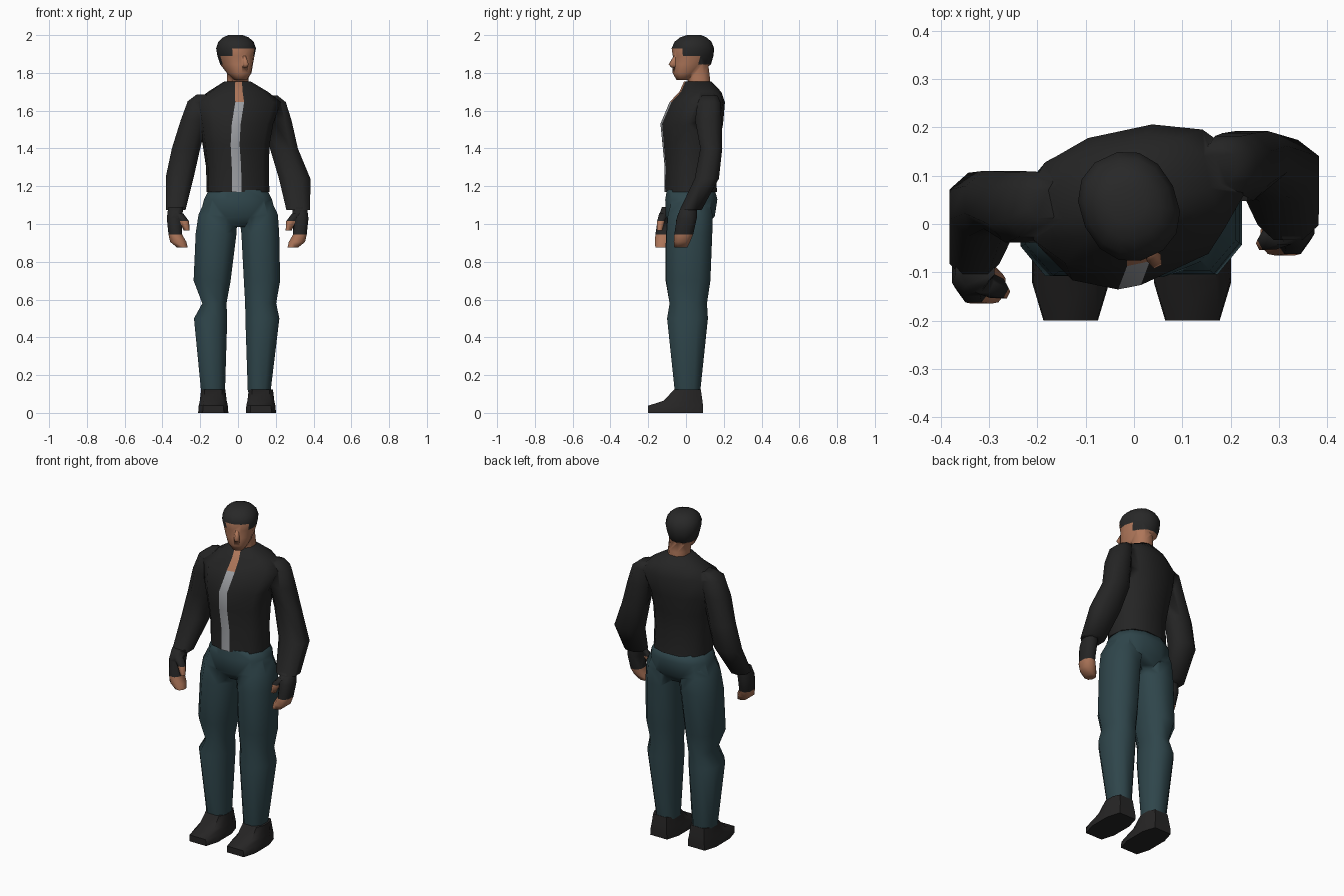
import bpy, bmesh, math
from mathutils import Vector

if "Cube" in bpy.data.objects:
    bpy.data.objects.remove(bpy.data.objects["Cube"])


def material(name, rgb):
    m = bpy.data.materials.new(name)
    m.diffuse_color = (*rgb, 1)
    m.use_nodes = True
    m.node_tree.nodes["Principled BSDF"].inputs["Base Color"].default_value = m.diffuse_color
    return m


JACKET = material("black jacket", (0.018, 0.018, 0.018))
HAIR = material("dark hair", (0.021, 0.021, 0.021))
SHOE = material("black shoe leather", (0.019, 0.018, 0.018))
TROUSER = material("teal trousers", (0.028, 0.060, 0.070))
SKIN = material("skin", (0.42, 0.18, 0.10))
SHIRT = material("grey shirt", (0.35, 0.36, 0.38))


def ring(cx, cy, z, rx, ry, n, p, yaw, strip):
    """Horizontal rounded section; strip = (centre, half width) of a front panel."""
    pts = []
    px, py = p
    top = math.cos(math.pi / n)
    c, s = math.cos(yaw), math.sin(yaw)
    for i in range(n):
        a = -math.pi / 2 + (i - 0.5) * 2 * math.pi / n
        x = rx * math.copysign((abs(math.cos(a)) / top) ** px, math.cos(a))
        y = ry * math.copysign((abs(math.sin(a)) / top) ** py, math.sin(a))
        if strip and i < 2:
            x, y = strip[0] + (strip[1] if i else -strip[1]), -ry
        pts.append(Vector((cx + x * c - y * s, cy + x * s + y * c, z)))
    return pts


def smooth(ob, angle):
    bpy.ops.object.select_all(action='DESELECT')
    ob.select_set(True)
    bpy.context.view_layer.objects.active = ob
    bpy.ops.object.shade_smooth_by_angle(angle=math.radians(angle))


def loft(name, rings, mats, n=8, p=(0.85, 0.85), yaw=0.0, rule=None, strips=None, angle=75):
    """Skin a stack of sections; rule(centre, column, row) picks the material."""
    bm = bmesh.new()
    rows = []
    for k, r in enumerate(rings):
        turn = math.radians(r[5] if len(r) > 5 else yaw)
        pts = ring(*r[:5], n, p, turn, strips[k] if strips else None)
        rows.append([bm.verts.new(v) for v in pts])
    for k in range(len(rows) - 1):
        for i in range(n):
            j = (i + 1) % n
            f = bm.faces.new((rows[k][i], rows[k][j], rows[k + 1][j], rows[k + 1][i]))
            if rule:
                f.material_index = rule(f.calc_center_median(), i, k)
    for k in (0, len(rows) - 1):
        f = bm.faces.new(rows[k])
        if rule:
            f.material_index = rule(f.calc_center_median(), -1, k)
    bmesh.ops.recalc_face_normals(bm, faces=bm.faces)
    me = bpy.data.meshes.new(name)
    bm.to_mesh(me)
    bm.free()
    for m in mats:
        me.materials.append(m)
    ob = bpy.data.objects.new(name, me)
    bpy.context.collection.objects.link(ob)
    smooth(ob, angle)
    return ob


def fuse(main, *others):
    """Union overlapping parts into one clean skin."""
    for o in others:
        mod = main.modifiers.new("union", 'BOOLEAN')
        mod.operation, mod.solver, mod.object = 'UNION', 'EXACT', o
        bpy.context.view_layer.objects.active = main
        bpy.ops.object.modifier_move_to_index(modifier=mod.name, index=0)
        bpy.ops.object.modifier_apply(modifier=mod.name)
        bpy.data.objects.remove(o)


def moved(rings, side, dx=0, dy=0):
    return [(side * r[0] + dx, r[1] + dy, *r[2:]) for r in rings]


# Jacket body, twisted, with the shirt and bare throat as its front column
body = [(0, .025, 1.17, .163, .135, 5), (-.003, .022, 1.30, .162, .130, 7),
        (-.010, .025, 1.42, .172, .143, 9), (-.010, .030, 1.53, .190, .158, 11),
        (0, .057, 1.645, .222, .138, 12), (0, .075, 1.70, .155, .104, 12),
        (-.003, .062, 1.755, .066, .068, 12)]
panel = [(-.018, .025), (-.021, .025), (-.028, .024), (-.030, .024),
         (-.020, .024), (-.018, .021), (-.008, .018)]
jacket = loft("jacket", body, [JACKET, SHIRT, SKIN], n=12, p=(.9, .85), strips=panel,
              rule=lambda c, i, k: 0 if i != 0 else (1 if k < 4 else 2))

# Sleeves
fuse(jacket,
     loft("right_sleeve", [(-.185, .050, 1.685, .035, .038), (-.208, .040, 1.65, .058, .066),
                           (-.233, .035, 1.55, .070, .073), (-.275, .050, 1.40, .075, .060),
                           (-.308, .040, 1.25, .074, .066), (-.330, -.055, 1.075, .052, .056)], [JACKET]),
     loft("left_sleeve", [(.175, .125, 1.68, .035, .042), (.195, .122, 1.645, .058, .060),
                          (.215, .118, 1.55, .068, .070), (.243, .134, 1.40, .074, .058),
                          (.300, .110, 1.24, .083, .064), (.319, .025, 1.075, .063, .058)], [JACKET]))

# Trousers: seat and two legs
trousers = loft("trousers", [(0, .026, 1.18, .155, .127), (0, .028, 1.13, .180, .138),
                             (0, .022, 1.04, .202, .130), (.003, .020, .985, .12, .085)],
                [TROUSER], n=12)
fuse(trousers,
     loft("right_leg", [(-.100, .022, 1.14, .068, .095), (-.106, .020, 1.05, .103, .118),
                        (-.116, .015, .95, .108, .122), (-.137, .010, .70, .098, .118),
                        (-.125, .012, .58, .064, .099), (-.145, .008, .50, .088, .108),
                        (-.132, .008, .11, .063, .067)], [TROUSER]),
     loft("left_leg", [(.100, .024, 1.14, .068, .095), (.108, .022, 1.05, .103, .118),
                       (.118, .018, .95, .100, .121), (.127, .012, .70, .096, .117),
                       (.120, .012, .58, .082, .099), (.129, .008, .50, .090, .108),
                       (.112, .008, .11, .060, .067)], [TROUSER]))

# Shoes
shoe = [(0, -.055, 0, .080, .145), (0, -.055, .038, .077, .145),
        (0, -.015, .065, .071, .102), (0, .008, .125, .064, .070)]
for side, name, x in ((-1, "right_shoe", -.131), (1, "left_shoe", .121)):
    loft(name, moved(shoe, side, x), [SHOE], p=(.4, .9), angle=50)

# Fingerless gloves with bare curled fingers and a thumb
hand = [(.325, .015, 1.09, .040, .042), (.333, .004, 1.03, .040, .053),
        (.328, -.012, .945, .036, .050), (.312, -.022, .905, .043, .043),
        (.290, -.028, .875, .028, .034)]
thumb = [(.310, -.020, 1.055, .022, .022), (.280, -.033, 1.015, .022, .020),
         (.268, -.040, .965, .014, .014)]
for side, name, dx, dy in ((-1, "right", -.004, -.10), (1, "left", 0, 0)):
    palm = loft(name + "_hand", moved(hand, side, dx, dy), [JACKET, SKIN],
                rule=lambda c, i, k: int(c.z < .94))
    fuse(palm, loft(name + "_thumb", moved(thumb, side, dx, dy), [JACKET, SKIN], n=6,
                    rule=lambda c, i, k: int(c.z < 1.02)))

# Head, turned to one side: each row is height, front, back and half width
HX, HY, TURN = -.012, .040, math.radians(25)
SN, CS = math.sin(TURN), math.cos(TURN)
rows = [(1.762, -.095, -.030, .032), (1.80, -.115, .030, .060), (1.845, -.113, .092, .078),
        (1.89, -.110, .105, .090), (1.93, -.116, .108, .098), (1.965, -.100, .094, .087),
        (1.988, -.070, .068, .064), (2.0, -.035, .040, .036)]
skull = []
for z, front, back, rx in rows:
    mid = (front + back) / 2
    skull.append((HX - mid * SN, HY + mid * CS, z, rx, (back - front) / 2))


def hair_rule(c, i, k):
    depth = -(c.x - HX) * SN + (c.y - HY) * CS
    return int(c.z > 1.93 or (c.z > 1.89 and depth > -.085) or (c.z > 1.85 and depth > -.03))


head = loft("head", skull, [SKIN, HAIR], n=14, p=(.9, .9), yaw=25, rule=hair_rule)

# Neck and nose
fuse(head,
     loft("neck", [(0, .070, 1.735, .056, .058), (-.002, .066, 1.78, .056, .060),
                   (-.005, .058, 1.86, .055, .058)], [SKIN, HAIR]),
     loft("nose", [(.033, -.056, 1.89, .008, .008), (.041, -.070, 1.845, .014, .020),
                   (.037, -.064, 1.828, .012, .012)], [SKIN, HAIR], n=6, yaw=25))
